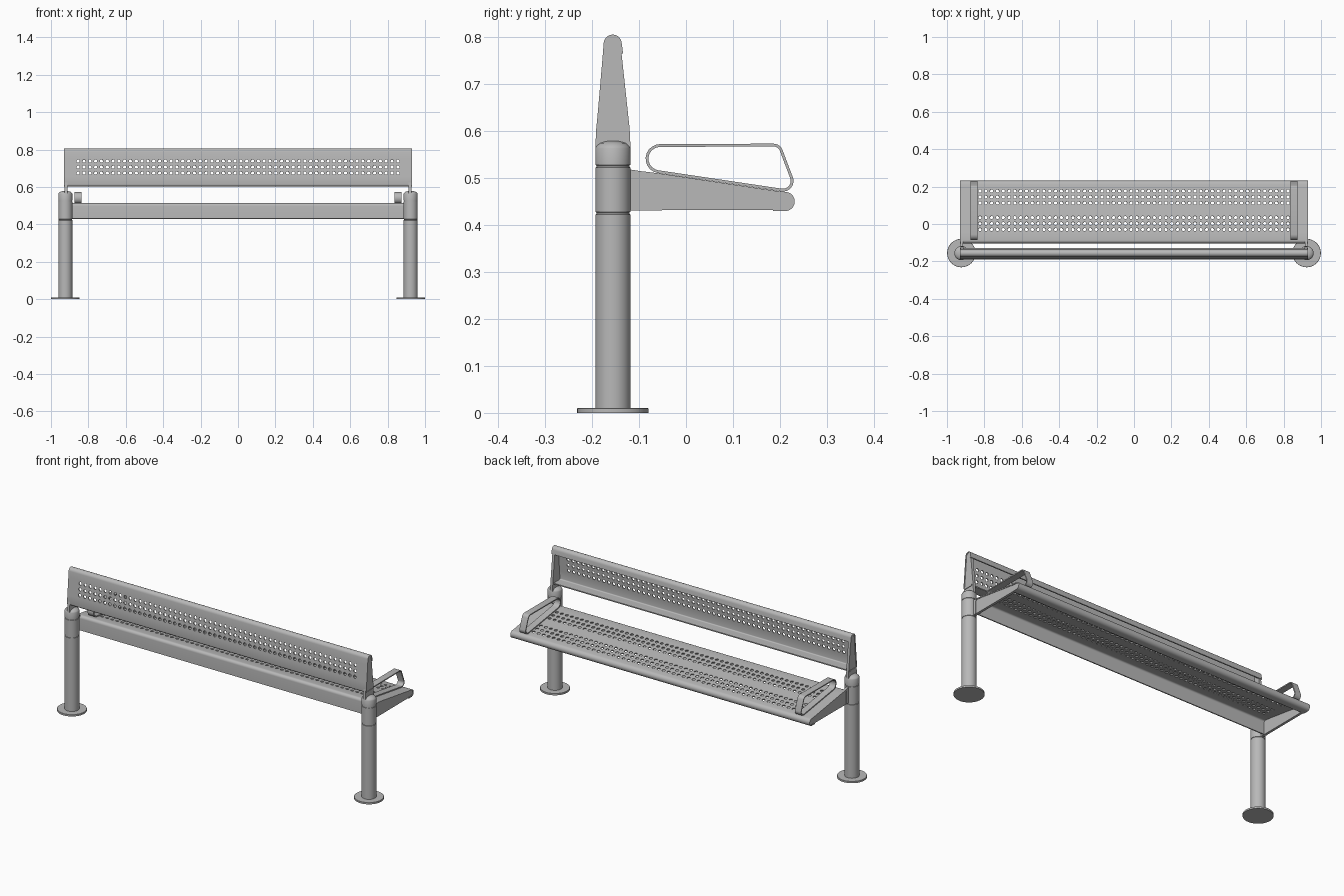
import bpy, bmesh
from math import sin, cos, pi, radians
from mathutils import Vector

if "Cube" in bpy.data.objects:
    bpy.data.objects.remove(bpy.data.objects["Cube"], do_unlink=True)

steel = bpy.data.materials.new("grey steel")
steel.use_nodes = True
steel.diffuse_color = (0.48, 0.48, 0.48, 1)
steel.node_tree.nodes["Principled BSDF"].inputs["Base Color"].default_value = steel.diffuse_color

POST_X, POST_Y = 0.923, -0.1555


def finish(bm, name, thickness=0):
    """Turn a bmesh into a shaded object, optionally thickened to sheet metal."""
    bmesh.ops.recalc_face_normals(bm, faces=bm.faces)
    mesh = bpy.data.meshes.new(name)
    bm.to_mesh(mesh)
    bm.free()
    obj = bpy.data.objects.new(name, mesh)
    bpy.context.collection.objects.link(obj)
    mesh.materials.append(steel)
    bpy.ops.object.select_all(action='DESELECT')
    obj.select_set(True)
    bpy.context.view_layer.objects.active = obj
    if thickness:
        mod = obj.modifiers.new("thickness", 'SOLIDIFY')
        mod.thickness, mod.offset = thickness, 0
        bpy.ops.object.modifier_apply(modifier=mod.name)
    bpy.ops.object.shade_smooth_by_angle(angle=radians(35))
    return obj


def arc(cy, cz, r, start, end, n=8):
    """Points of an arc in the side plane, angles in degrees."""
    angles = [radians(start + (end - start) * i / n) for i in range(n + 1)]
    return [(cy + r * cos(a), cz + r * sin(a)) for a in angles]


def punched_cell(bm, corners, radius):
    """A four-cornered cell with an eight-sided hole."""
    mid = sum((c.co for c in corners), Vector()) / 4
    u = (corners[3].co - corners[2].co).normalized()
    v = (corners[0].co - corners[3].co).normalized()
    hole = []
    for k in range(8):
        a = pi / 8 + k * pi / 4
        hole.append(bm.verts.new(mid + radius * (u * cos(a) + v * sin(a))))
    for j in range(4):
        bm.faces.new((corners[j], hole[2 * j + 1], hole[2 * j]))
        bm.faces.new((corners[j], corners[(j + 1) % 4],
                      hole[(2 * j + 2) % 8], hole[2 * j + 1]))


def sheet(name, profile, xs, thickness, punched=(), closed=False):
    """Extrude a side profile along x, punching holes in the given rows."""
    bm = bmesh.new()
    grid = [[bm.verts.new((x, y, z)) for y, z in profile] for x in xs]
    rows = len(profile)
    for i in range(len(xs) - 1):
        for j in range(rows if closed else rows - 1):
            k = (j + 1) % rows
            cell = (grid[i + 1][k], grid[i][k], grid[i][j], grid[i + 1][j])
            if j in punched and 0 < i < len(xs) - 2:
                punched_cell(bm, cell, 0.009)
            else:
                bm.faces.new(cell)
    return finish(bm, name, thickness)


def plate(name, outline, x0, x1):
    """Flat plate cut to a side outline."""
    bm = bmesh.new()
    face = bm.faces.new([bm.verts.new((x0, y, z)) for y, z in outline])
    ext = bmesh.ops.extrude_face_region(bm, geom=[face])
    moved = [g for g in ext["geom"] if isinstance(g, bmesh.types.BMVert)]
    bmesh.ops.translate(bm, verts=moved, vec=(x1 - x0, 0, 0))
    return finish(bm, name)


def lathe(name, profile, x, y, steps=40):
    """Turned solid from a radius and height profile."""
    bm = bmesh.new()
    rings = [[bm.verts.new((x + r * cos(2 * pi * i / steps), y + r * sin(2 * pi * i / steps), z))
              for i in range(steps)] for r, z in profile]
    for low, high in zip(rings, rings[1:]):
        for i in range(steps):
            n = (i + 1) % steps
            bm.faces.new((low[i], low[n], high[n], high[i]))
    bm.faces.new(rings[0])
    bm.faces.new(rings[-1])
    return finish(bm, name)


# Columns shared by the perforated sheets
COLS = 56
columns = [-0.93] + [-0.87 + 1.74 * i / COLS for i in range(COLS + 1)] + [0.93]


# Seat: rear flange, sloping perforated top, rolled front edge
def seat_z(y):
    return 0.511 - 0.151 * (y + 0.085)


seat_rows = [-0.046 + 0.032 * i for i in range(4)] + [0.096 + 0.032 * i for i in range(4)]
seat_profile = [(-0.1, 0.432), (-0.1, 0.498)] + arc(-0.088, 0.4985, 0.012, 165, 85, 4)
first = len(seat_profile)
seat_profile += [(y, seat_z(y)) for y in seat_rows]
seat_profile += arc(0.211, 0.45, 0.0175, 80, -90, 10) + [(0.185, 0.4325)]
sheet("seat_sheet", seat_profile, columns, 0.006,
      [first + i for i in (0, 1, 2, 4, 5, 6)])


# Backrest: bottom flange, leaning perforated face, rolled top edge
def back_y(z):
    return -0.187 + 0.086 * (z - 0.612)


back_rows = [0.658 + 0.032 * i for i in range(4)]
back_profile = [(-0.127, 0.606), (-0.176, 0.606)] + arc(-0.178, 0.615, 0.009, 260, 185, 4)
first = len(back_profile)
back_profile += [(back_y(z), z) for z in back_rows]
back_profile += arc(-0.156, 0.786, 0.0162, 175, 5, 10) + [(-0.137, 0.765)]
sheet("backrest_sheet", back_profile, columns, 0.006,
      [first + i for i in range(3)])

# Side outlines shared by the left and right hardware
seat_bracket = [(-0.145, 0.431), (-0.145, 0.522), (-0.1, 0.515)]
seat_bracket += arc(0.211, 0.45, 0.018, 80, -90, 10)
back_bracket = [(-0.193, 0.565), (-0.191, 0.605)]
back_bracket += arc(-0.156, 0.786, 0.0165, 175, 5, 10)
back_bracket += [(-0.12, 0.605), (-0.118, 0.565)]
armrest = arc(-0.055, 0.541, 0.028, 260, 90, 10)
armrest += arc(0.186, 0.552, 0.018, 90, 15, 5)
armrest += arc(0.206, 0.494, 0.02, 10, -98, 7)

# Post with two fine collar grooves and a domed cap
R = 0.0375
post = [(R, 0.008)]
for groove in (0.425, 0.525):
    post += [(R, groove - 0.003), (R - 0.002, groove - 0.002),
             (R - 0.002, groove + 0.002), (R, groove + 0.003)]
post += [(R, 0.563), (R - 0.002, 0.567), (0.028, 0.574), (0.015, 0.578), (0.003, 0.579)]
foot = [(0.076, 0), (0.076, 0.009), (0.075, 0.01)]

for side, s in (("left", 1), ("right", -1)):
    lathe(side + "_post", post, s * POST_X, POST_Y)
    lathe(side + "_foot_plate", foot, s * POST_X, POST_Y, 48)
    plate(side + "_seat_bracket", seat_bracket, s * 0.913, s * 0.927)
    plate(side + "_backrest_bracket", back_bracket, s * 0.912, s * 0.927)
    sheet(side + "_armrest", armrest, [s * 0.837, s * 0.875], 0.006, closed=True)
